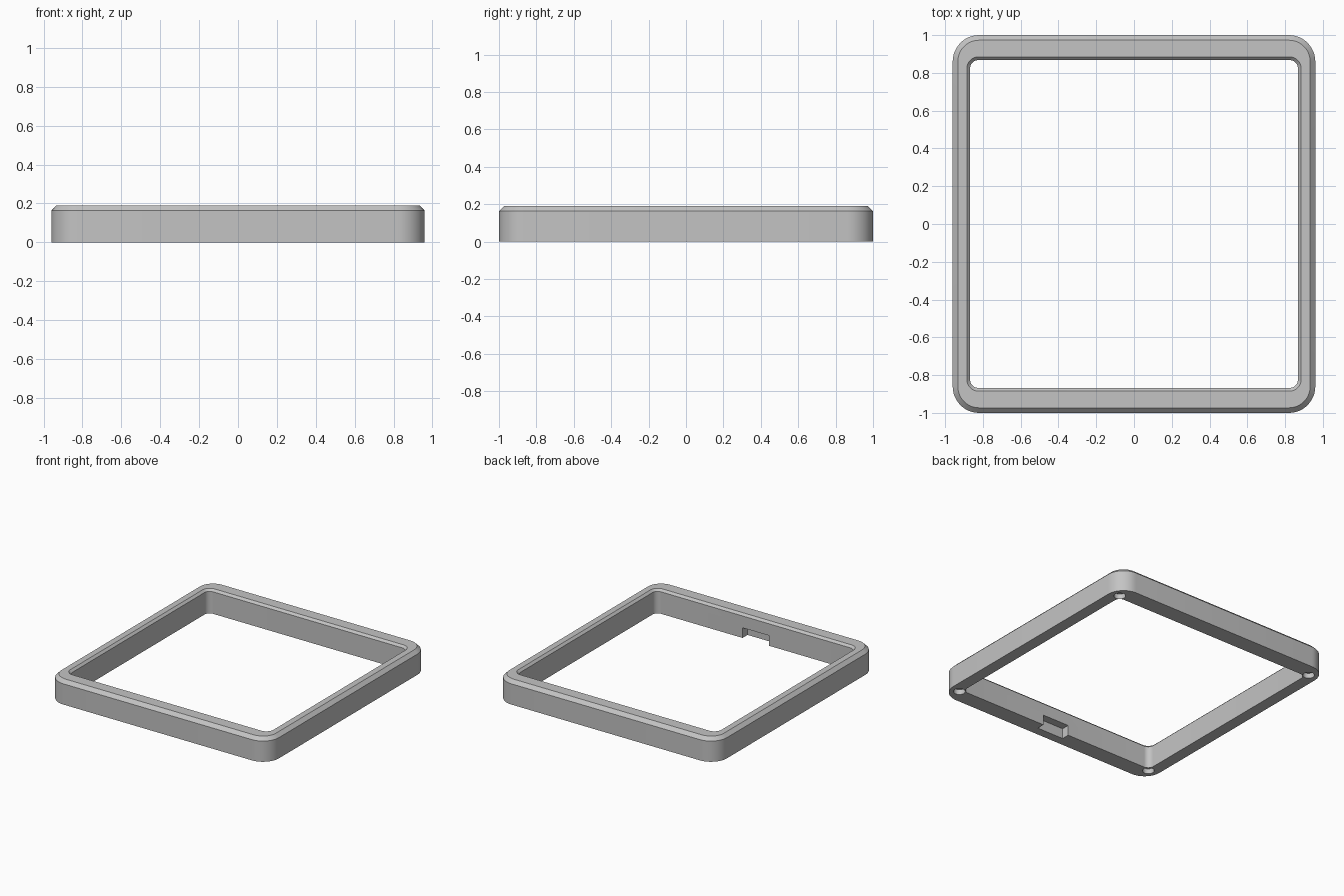
import bpy
import bmesh
from math import cos, sin, pi, radians
from mathutils import Matrix

cube = bpy.data.objects.get("Cube")
if cube:
    bpy.data.objects.remove(cube, do_unlink=True)

HX, HY, HEIGHT = 0.96, 1.0, 0.19
INNER = 0.868
CHAMFER, INNER_CHAMFER = 0.027, 0.017
CORNER, INNER_CORNER = 0.14, 0.045
STEPS = 12

grey = bpy.data.materials.new("plain grey")
grey.use_nodes = True
colour = (0.55, 0.55, 0.55, 1.0)
grey.diffuse_color = colour
grey.node_tree.nodes["Principled BSDF"].inputs["Base Color"].default_value = colour


def make_object(name, bm):
    bmesh.ops.recalc_face_normals(bm, faces=bm.faces)
    mesh = bpy.data.meshes.new(name)
    bm.to_mesh(mesh)
    bm.free()
    mesh.materials.append(grey)
    obj = bpy.data.objects.new(name, mesh)
    bpy.context.collection.objects.link(obj)
    return obj


def rounded_loop(bm, hx, hy, r, z):
    """Ring of vertices around a rounded rectangle."""
    loop = []
    for quarter, (sx, sy) in enumerate([(1, 1), (-1, 1), (-1, -1), (1, -1)]):
        for i in range(STEPS + 1):
            a = (quarter + i / STEPS) * pi / 2
            loop.append(bm.verts.new((sx * (hx - r) + r * cos(a),
                                      sy * (hy - r) + r * sin(a), z)))
    return loop


# Frame: cross-section swept around the rounded outline
bm = bmesh.new()
wide = INNER + INNER_CHAMFER
loops = [rounded_loop(bm, *args) for args in (
    (HX, HY, CORNER, 0),
    (HX, HY, CORNER, HEIGHT - CHAMFER),
    (HX - CHAMFER, HY - CHAMFER, CORNER - CHAMFER, HEIGHT),
    (wide, wide, INNER_CORNER + INNER_CHAMFER, HEIGHT),
    (INNER, INNER, INNER_CORNER, HEIGHT - INNER_CHAMFER),
    (INNER, INNER, INNER_CORNER, 0),
)]
for k, ring in enumerate(loops):
    other = loops[(k + 1) % len(loops)]
    for i in range(len(ring)):
        j = (i + 1) % len(ring)
        bm.faces.new((ring[i], ring[j], other[j], other[i]))
frame = make_object("frame", bm)

# Cutters: notch in the inner front wall, blind holes under the corners
cutters = []
bm = bmesh.new()
bmesh.ops.create_cube(bm, size=1, matrix=Matrix.Translation((0, -0.865, 0.02))
                      @ Matrix.Diagonal((0.23, 0.13, 0.12, 1)))
cutters.append(make_object("notch_cutter", bm))

bm = bmesh.new()
for sx in (-1, 1):
    for sy in (-1, 1):
        bmesh.ops.create_cone(bm, cap_ends=True, segments=32, radius1=0.042,
                              radius2=0.042, depth=0.08,
                              matrix=Matrix.Translation((sx * 0.88, sy * 0.89, 0)))
cutters.append(make_object("corner_hole_cutter", bm))

bpy.ops.object.select_all(action='DESELECT')
frame.select_set(True)
bpy.context.view_layer.objects.active = frame
for cutter in cutters:
    cutter.hide_render = True
    mod = frame.modifiers.new(cutter.name, 'BOOLEAN')
    mod.operation = 'DIFFERENCE'
    mod.solver = 'EXACT'
    mod.object = cutter
    bpy.ops.object.modifier_apply(modifier=mod.name)
    bpy.data.objects.remove(cutter, do_unlink=True)

bpy.ops.object.shade_smooth_by_angle(angle=radians(30))
